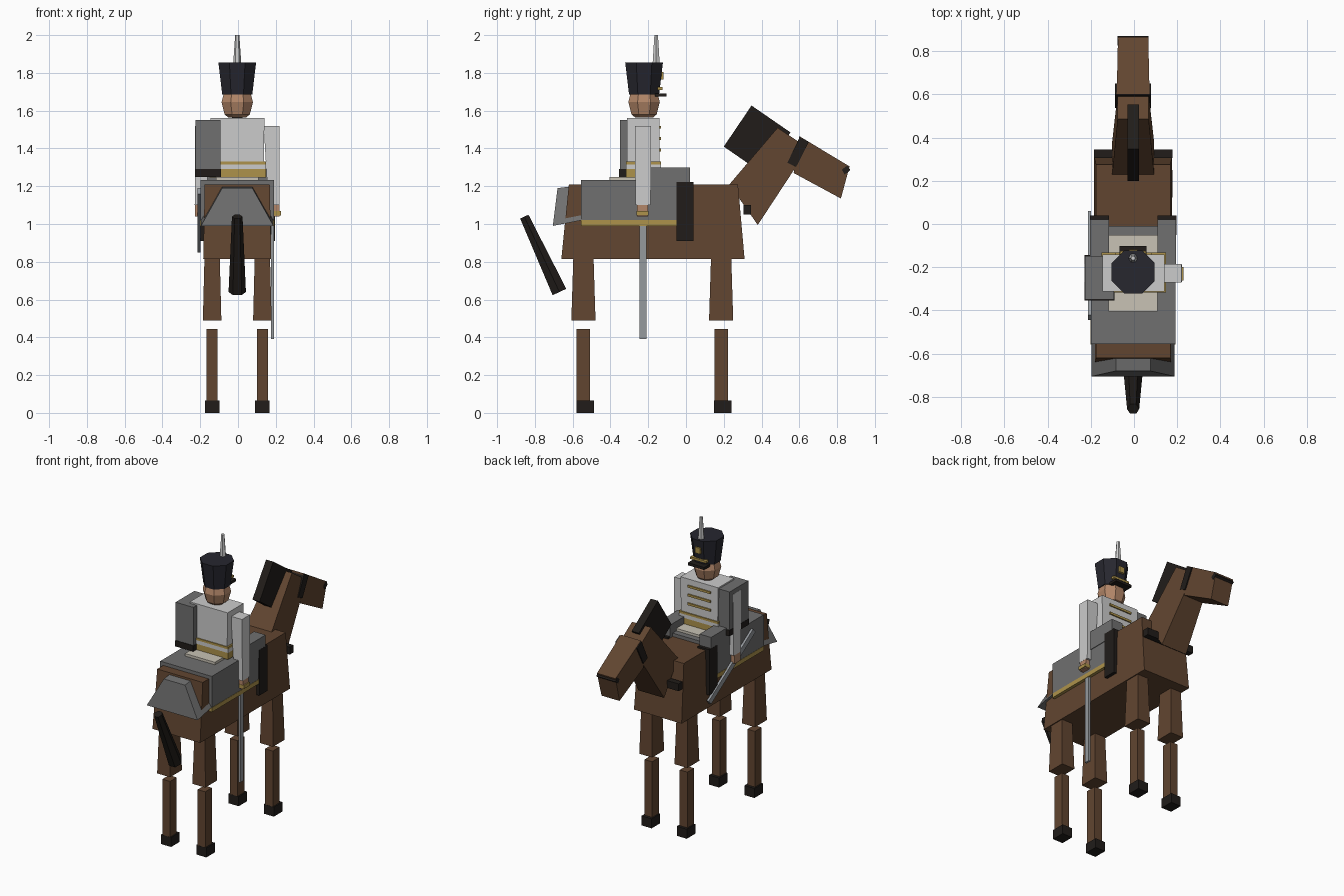
import bpy, bmesh, math
from mathutils import Vector

if "Cube" in bpy.data.objects:
    bpy.data.objects.remove(bpy.data.objects["Cube"])


def mat(name, r, g, b):
    m = bpy.data.materials.new(name)
    m.diffuse_color = (r, g, b, 1)
    m.use_nodes = True
    m.node_tree.nodes["Principled BSDF"].inputs["Base Color"].default_value = m.diffuse_color
    return m


BROWN = mat("brown hide", .12, .06, .03)
BLACK = mat("black", .015, .012, .01)
HAT = mat("hat black", .02, .02, .028)
BRASS = mat("brass", .42, .29, .07)
SKIN = mat("skin", .45, .24, .14)
CREAM = mat("cream", .58, .54, .46)
CLOTH = mat("dark grey cloth", .16, .16, .16)
WHITE = mat("light cloth", .6, .6, .6)
STEEL = mat("steel", .3, .32, .34)


def finish(name, bm, m):
    bmesh.ops.recalc_face_normals(bm, faces=bm.faces)
    me = bpy.data.meshes.new(name)
    bm.to_mesh(me)
    bm.free()
    me.materials.append(m)
    ob = bpy.data.objects.new(name, me)
    bpy.context.collection.objects.link(ob)
    return ob


def bridge(name, a, b, m):
    """Solid between two matching outlines."""
    bm = bmesh.new()
    va, vb = [bm.verts.new(p) for p in a], [bm.verts.new(p) for p in b]
    bm.faces.new(va)
    bm.faces.new(vb)
    n = len(va)
    for i in range(n):
        j = (i + 1) % n
        bm.faces.new((va[i], va[j], vb[j], vb[i]))
    return finish(name, bm, m)


def prism(name, pts, m, cx=0):
    """Side profile of (y, z, half width), symmetric about cx."""
    return bridge(name, [(cx - w, y, z) for y, z, w in pts],
                  [(cx + w, y, z) for y, z, w in pts], m)


def taper(name, bottom, top, m):
    """Block between two rectangles (x0, x1, y0, y1, z)."""
    def rect(r):
        x0, x1, y0, y1, z = r
        return [(x0, y0, z), (x1, y0, z), (x1, y1, z), (x0, y1, z)]
    return bridge(name, rect(bottom), rect(top), m)


def box(name, x0, x1, y0, y1, z0, z1, m):
    return taper(name, (x0, x1, y0, y1, z0), (x0, x1, y0, y1, z1), m)


def loft(name, rings, n, m, turn=0.0):
    """n-sided rings of (centre, radius) along a straight axis."""
    q = (Vector(rings[-1][0]) - Vector(rings[0][0])).to_track_quat('Z', 'Y')
    bm = bmesh.new()
    loops = [[bm.verts.new(Vector(c) + q @ Vector((r * math.cos(turn + math.tau * i / n),
                                                   r * math.sin(turn + math.tau * i / n), 0)))
              for i in range(n)] for c, r in rings]
    bm.faces.new(loops[0])
    bm.faces.new(loops[-1])
    for a, b in zip(loops, loops[1:]):
        for i in range(n):
            j = (i + 1) % n
            bm.faces.new((a[i], a[j], b[j], b[i]))
    return finish(name, bm, m)


C = -.004  # centre line

# Horse body, neck and head
prism("horse_body", [(-.66, .815, .18), (.31, .815, .18), (.275, 1.21, .172), (-.62, 1.21, .172)], BROWN, C)
prism("horse_neck", [(.23, 1.21, .097), (.38, .995, .097), (.60, 1.33, .072), (.59, 1.44, .072),
                     (.485, 1.51, .072)], BROWN, C)
prism("horse_head", [(.57, 1.27, .076), (.82, 1.135, .068), (.866, 1.305, .07), (.60, 1.465, .076)], BROWN, C)
prism("mane", [(.20, 1.41, .027), (.347, 1.627, .027), (.553, 1.485, .027), (.405, 1.268, .027)], BLACK, C)
prism("bridle", [(.602, 1.46, .083), (.65, 1.433, .083), (.583, 1.302, .083), (.537, 1.325, .083)], BLACK, C)
prism("nose_band", [(.825, 1.288, .072), (.855, 1.31, .072), (.87, 1.285, .072), (.84, 1.262, .072)], BLACK, C)
box("breast_strap", C - .182, C + .182, .305, .345, 1.05, 1.10, BLACK)
loft("tail", [((C, -.67, .64), .046), ((C, -.856, 1.039), .028)], 6, BLACK)

# Legs
for side, s in (("left", -1), ("right", 1)):
    x = C + s * .133
    for end, y in (("rear", -.543), ("front", .186)):
        n = f"{side}_{end}"
        taper(n + "_upper_leg", (x - .049, x + .049, y - .064, y + .064, .49),
              (x - .04, x + .04, y - .053, y + .053, .84), BROWN)
        box(n + "_lower_leg", x - .029, x + .029, y - .036, y + .036, .05, .445, BROWN)
        box(n + "_hoof", x - .038, x + .038, y - .037, y + .055, 0, .065, BLACK)

# Saddle cloth with trim, rump flap and saddle
box("saddle_cloth", C - .195, C + .195, -.555, -.01, 1.02, 1.233, CLOTH)
box("cloth_trim", C - .197, C + .197, -.557, -.01, .99, 1.02, BRASS)
prism("rump_flap", [(-.705, .99, .192), (-.50, 1.03, .192), (-.53, 1.208, .08), (-.68, 1.19, .08)], CLOTH, C)
box("saddle", C - .113, C + .113, -.405, -.05, 1.22, 1.25, CREAM)

# Rider legs and arms
for side, s in (("left", -1), ("right", 1)):
    def mx(a, b):
        return tuple(sorted((C + s * a, C + s * b)))
    box(side + "_thigh", *mx(.112, .199), -.19, .02, 1.17, 1.298, CLOTH)
    box(side + "_boot", *mx(.112, .2), -.05, .04, .91, 1.222, BLACK)
    taper(side + "_arm", (*mx(.165, .225), -.268, -.187, 1.10), (*mx(.14, .223), -.27, -.185, 1.52), WHITE)
    box(side + "_hand", *mx(.178, .224), -.26, -.2, 1.04, 1.105, SKIN)

# Torso, braids and sash
taper("torso", (-.14, .135, -.312, -.14, 1.25), (-.145, .14, -.312, -.14, 1.56), WHITE)
for i in range(3):
    box(f"braid_{i + 1}", C - .085, C + .085, -.145, -.132, 1.385 + i * .06, 1.4 + i * .06, BRASS)
for name, z0, z1, m in (("sash_lower", 1.245, 1.29, BRASS), ("sash_middle", 1.29, 1.315, WHITE),
                        ("sash_upper", 1.315, 1.33, BRASS)):
    box(name, -.15, .147, -.318, -.133, z0, z1, m)

# Jacket slung over the left shoulder
box("slung_jacket", -.226, -.093, -.35, -.148, 1.28, 1.55, CLOTH)
box("jacket_fur_trim", -.228, -.091, -.354, -.144, 1.25, 1.29, BLACK)

# Head and tall cap
E = math.pi / 8
hy = -.222
loft("rider_head", [((C, hy, 1.563), .05), ((C, hy, 1.58), .072), ((C, hy, 1.645), .09),
                    ((C, hy, 1.70), .075)], 8, SKIN, E)
loft("cap", [((C, hy, 1.685), .086), ((C, hy, 1.855), .108)], 8, HAT, E)
box("cap_visor", C - .062, C + .062, -.165, -.102, 1.675, 1.692, BLACK)
box("cap_band", C - .06, C + .06, -.15, -.125, 1.71, 1.725, BRASS)
box("cap_badge", C - .02, C + .02, -.145, -.118, 1.765, 1.805, BRASS)
loft("plume", [((C, -.158, 1.80), .025), ((C, -.158, 2.0), .011)], 6, WHITE)

# Sabre on the right, scabbard on the left
box("sabre_blade", .176, .19, -.247, -.21, .39, 1.05, STEEL)
box("sabre_guard", .175, .228, -.262, -.198, 1.045, 1.068, BRASS)
prism("scabbard", [(.035, .85, .008), (.06, .88, .008), (-.42, 1.19, .008), (-.445, 1.16, .008)], STEEL, -.206)
